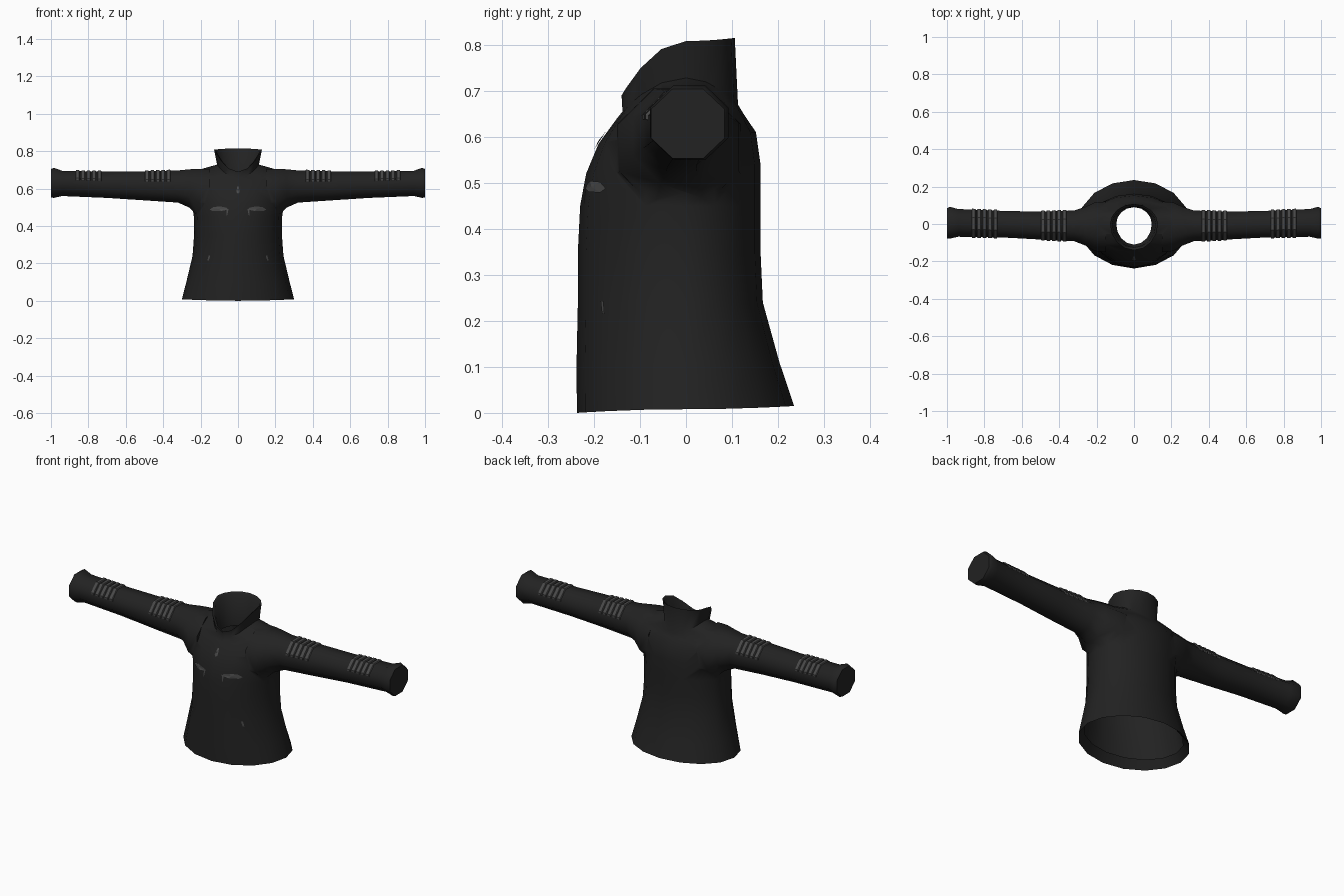
import bpy, bmesh, math
from mathutils import Vector
from mathutils.bvhtree import BVHTree

if "Cube" in bpy.data.objects:
    bpy.data.objects.remove(bpy.data.objects["Cube"])


def material(name, v):
    m = bpy.data.materials.new(name)
    m.diffuse_color = (v, v, v, 1)
    m.use_nodes = True
    m.node_tree.nodes["Principled BSDF"].inputs["Base Color"].default_value = m.diffuse_color
    return m


black = material("black_fabric", 0.016)
grey = material("grey_trim", 0.065)


def finish(bm, name, mat):
    bmesh.ops.recalc_face_normals(bm, faces=bm.faces[:])
    me = bpy.data.meshes.new(name)
    bm.to_mesh(me)
    bm.free()
    me.materials.append(mat)
    ob = bpy.data.objects.new(name, me)
    bpy.context.scene.collection.objects.link(ob)
    return ob


def activate(ob):
    bpy.ops.object.select_all(action='DESELECT')
    bpy.context.view_layer.objects.active = ob
    ob.select_set(True)


def loft(bm, rings, closed=True, caps=True):
    """Skin a list of point rings with quads."""
    vs = [[bm.verts.new(p) for p in r] for r in rings]
    n = len(vs[0])
    for a, b in zip(vs, vs[1:]):
        for i in range(n if closed else n - 1):
            j = (i + 1) % n
            bm.faces.new((a[i], a[j], b[j], b[i]))
    if caps:
        bm.faces.new(vs[0][::-1])
        bm.faces.new(vs[-1])


# Torso and collar: half width, front depth, back depth, side z, front z, back z
TORSO = [
    (.27, .21, .20, .05, .05, .05),
    (.30, .237, .235, .008, 0, .015),
    (.275, .238, .203, .105, .10, .11),
    (.243, .235, .167, .24, .24, .24),
    (.235, .235, .162, .35, .35, .35),
    (.236, .230, .162, .45, .45, .45),
    (.248, .217, .162, .53, .52, .54),
    (.255, .190, .152, .61, .585, .61),
    (.23, .150, .125, .695, .64, .65),
    (.112, .138, .113, .728, .655, .67),
    (.128, .140, .106, .808, .69, .815),
    (.116, .126, .094, .80, .685, .805),
    (.095, .110, .090, .63, .63, .63),
]


def torso_ring(rx, f, b, zs, zf, zb, n=16):
    pts = []
    for i in range(n):
        c, s = math.cos(2 * math.pi * i / n), math.sin(2 * math.pi * i / n)
        depth, zy = (b, zb) if s > 0 else (f, zf)
        pts.append((rx * c, depth * s, zs + (zy - zs) * s * s))
    return pts


# Sleeve: x, bottom z, top z, front y, back y
SLEEVE = [
    (.15, .44, .705, -.15, .12),
    (.21, .45, .705, -.145, .115),
    (.26, .498, .703, -.115, .092),
    (.32, .525, .697, -.092, .072),
    (.50, .537, .692, -.083, .066),
    (.70, .550, .690, -.072, .070),
    (.94, .560, .695, -.068, .080),
    (.985, .550, .711, -.078, .092),
    (1.0, .553, .704, -.076, .084),
]


def sleeve_section(x):
    for a, b in zip(SLEEVE, SLEEVE[1:]):
        if a[0] <= x <= b[0]:
            t = (x - a[0]) / (b[0] - a[0])
            return [u + (v - u) * t for u, v in zip(a[1:], b[1:])]


def sleeve_ring(x, side, grow=0.0):
    zb, zt, yf, yb = sleeve_section(x)
    k = 1 / math.cos(math.pi / 8)
    ry, rz = ((yb - yf) / 2 + grow) * k, ((zt - zb) / 2 + grow) * k
    return [Vector((side * x, (yf + yb) / 2 + ry * math.cos(a), (zb + zt) / 2 + rz * math.sin(a)))
            for a in (math.pi * (2 * i + 1) / 8 for i in range(8))]


bm = bmesh.new()
loft(bm, [torso_ring(*r) for r in TORSO])
jacket = finish(bm, "jacket_body", black)

# Sleeves are merged into the torso
for side in (1, -1):
    bm = bmesh.new()
    loft(bm, [sleeve_ring(r[0], side) for r in SLEEVE])
    sleeve = finish(bm, "sleeve", black)
    mod = jacket.modifiers.new("join_sleeve", 'BOOLEAN')
    mod.operation = 'UNION'
    mod.solver = 'EXACT'
    mod.object = sleeve
    activate(jacket)
    bpy.ops.object.modifier_apply(modifier=mod.name)
    bpy.data.objects.remove(sleeve)

# Open the hem and the neck
bm = bmesh.new()
bm.from_mesh(jacket.data)
bm.normal_update()
holes = [f for f in bm.faces if len(f.verts) > 8 and abs(f.normal.z) > .9
         and abs(f.calc_center_median().x) < .1]
bmesh.ops.delete(bm, geom=holes, context='FACES_ONLY')
bm.to_mesh(jacket.data)
surface = BVHTree.FromBMesh(bm)
bm.free()
activate(jacket)
bpy.ops.object.shade_smooth_by_angle(angle=math.radians(55))

# Ribbed bands over the sleeves
for side, label in ((1, "left"), (-1, "right")):
    for start, place in ((.36, "upper"), (.73, "lower")):
        bm = bmesh.new()
        for k in range(5):
            x = start + k * .029
            strips = []
            for px, g in ((x, 0), (x + .003, .005), (x + .019, .005), (x + .022, 0)):
                r = sleeve_ring(px, side, g)
                strips.append([r[0].lerp(r[7], .15)] + r[:4] + [r[3].lerp(r[4], .15)])
            loft(bm, strips, closed=False, caps=False)
        # Keep the open strips facing outward
        ob = finish(bm, f"{label}_{place}_sleeve_ribs", grey)
        me = ob.data
        fix = bmesh.new()
        fix.from_mesh(me)
        fix.normal_update()
        axis = Vector((0, 0, .61))
        for f in fix.faces:
            c = f.calc_center_median()
            if f.normal.dot(Vector((0, c.y, c.z)) - axis) < 0:
                f.normal_flip()
        fix.to_mesh(me)
        fix.free()


# Thin trim plates laid on the front of the torso
def plate(name, outline):
    bm = bmesh.new()
    pts = []
    for x, z in outline:
        hit = surface.ray_cast(Vector((x, -1, z)), Vector((0, 1, 0)))[0]
        pts.append(Vector((x, (hit.y if hit else -.2) - .004, z)))
    mid = sum(pts, Vector()) / len(pts)
    hit = surface.ray_cast(Vector((mid.x, -1, mid.z)), Vector((0, 1, 0)))[0]
    if hit:
        mid.y = hit.y - .005
    c = bm.verts.new(mid)
    vs = [bm.verts.new(p) for p in pts]
    for a, b in zip(vs, vs[1:] + vs[:1]):
        bm.faces.new((c, a, b))
    ob = finish(bm, name, grey)
    if ob.data.polygons[0].normal.y > 0:
        ob.data.flip_normals()


POCKET = [(.052, .487), (.09, .48), (.135, .479), (.152, .488), (.13, .502), (.09, .504), (.06, .497)]
TAB = [(.05, .492), (.058, .455), (.062, .455), (.06, .492)]
PULL = [(.148, .243), (.156, .215), (.164, .215), (.157, .243)]
for side, label in ((1, "left"), (-1, "right")):
    for name, shape in (("chest_pocket", POCKET), ("chest_zip_pull", TAB), ("side_zip_pull", PULL)):
        plate(f"{label}_{name}", [(side * x, z) for x, z in shape])
plate("neck_zip_pull", [(-.004, .612), (-.009, .58), (0, .572), (.009, .58), (.004, .612)])
